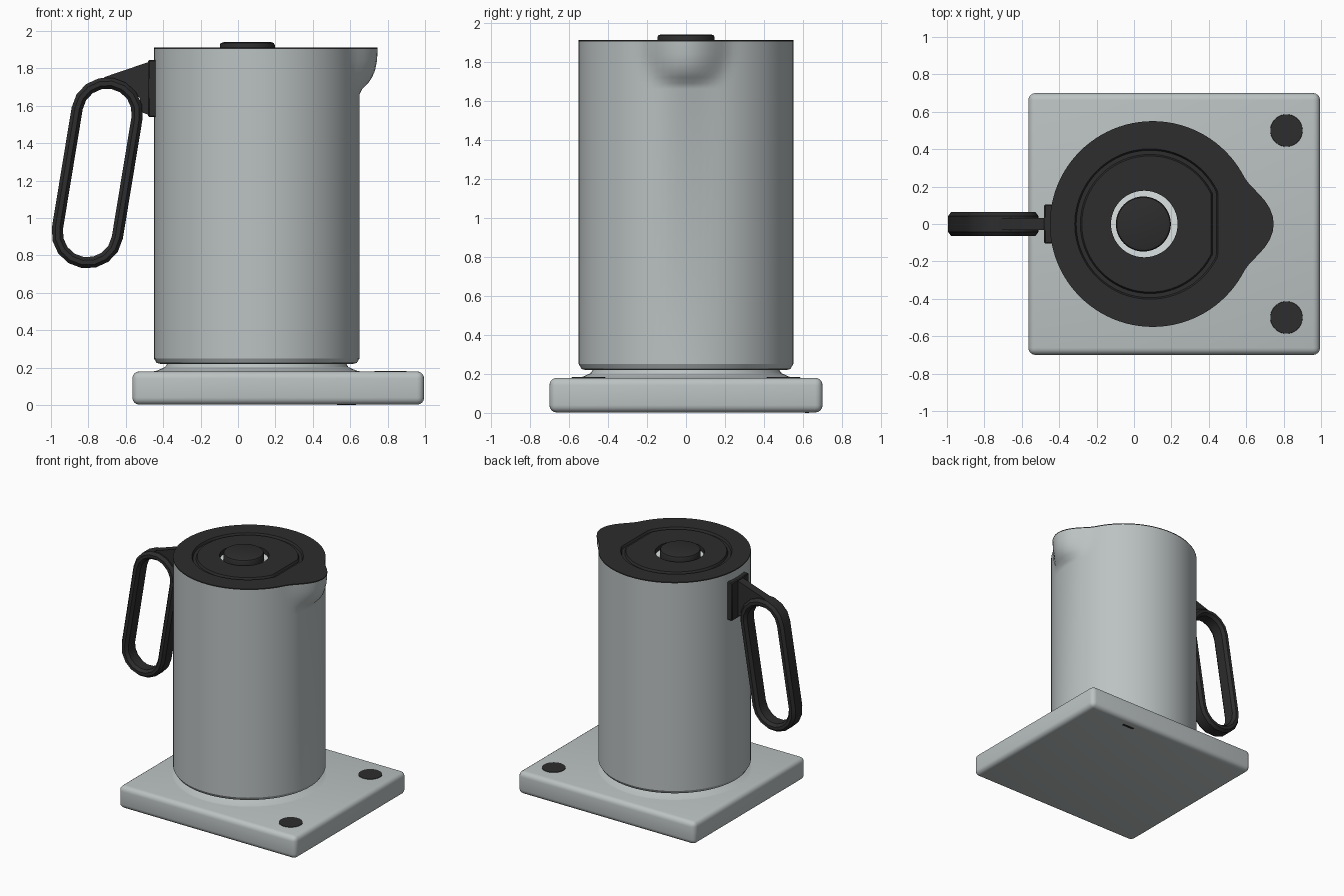
import bpy, bmesh, math
from mathutils import Vector

cube = bpy.data.objects.get("Cube")
if cube:
    bpy.data.objects.remove(cube)


def material(name, rgb):
    m = bpy.data.materials.new(name)
    m.use_nodes = True
    m.diffuse_color = (*rgb, 1)
    m.node_tree.nodes["Principled BSDF"].inputs["Base Color"].default_value = (*rgb, 1)
    return m


GREY = material("light grey", (0.50, 0.54, 0.54))
DARK = material("charcoal", (0.026, 0.026, 0.026))
PALE = material("pale grey", (0.72, 0.76, 0.76))
SEG = 96
CX = 0.1          # axis of the jug


def finish(name, bm, mats, smooth=30):
    bmesh.ops.recalc_face_normals(bm, faces=bm.faces)
    me = bpy.data.meshes.new(name)
    bm.to_mesh(me)
    bm.free()
    ob = bpy.data.objects.new(name, me)
    bpy.context.collection.objects.link(ob)
    for m in mats:
        me.materials.append(m)
    bpy.ops.object.select_all(action='DESELECT')
    ob.select_set(True)
    bpy.context.view_layer.objects.active = ob
    bpy.ops.object.shade_smooth_by_angle(angle=math.radians(smooth))
    return ob


def skin(name, rings, mats, start=False, end=False, loop=False, band_mats=None):
    """Join rings of points with quads; optionally cap or close the run."""
    bm = bmesh.new()
    vs = [[bm.verts.new(p) for p in r] for r in rings]
    n = len(vs[0])
    pairs = list(zip(vs, vs[1:])) + ([(vs[-1], vs[0])] if loop else [])
    for k, (a, b) in enumerate(pairs):
        for i in range(n):
            j = (i + 1) % n
            f = bm.faces.new((a[i], a[j], b[j], b[i]))
            f.material_index = (band_mats or {}).get(k, 0)
    if start:
        bm.faces.new(vs[0][::-1])
    if end:
        bm.faces.new(vs[-1])
    return finish(name, bm, mats)


def circle(r, z, x=CX, y=0, max_x=9):
    angles = [2 * math.pi * i / SEG for i in range(SEG)]
    return [(min(x + r * math.cos(a), max_x), y + r * math.sin(a), z) for a in angles]


def jug_ring(z, reach, half_angle, r=0.55):
    """Circle pulled out into a pouring lip towards +x."""
    pts = []
    for i in range(SEG):
        a = 2 * math.pi * i / SEG
        d = min(a, 2 * math.pi - a) / math.radians(half_angle)
        rr = r + reach * max(0, 1 - d * d) ** 2.3
        pts.append((CX + rr * math.cos(a), rr * math.sin(a), z))
    return pts


def box(name, lo, hi, mat, bevel=0.0, segments=2):
    bm = bmesh.new()
    bmesh.ops.create_cube(bm, size=1)
    for v in bm.verts:
        v.co = [(a + b) / 2 + c * (b - a) for a, b, c in zip(lo, hi, v.co)]
    if bevel:
        bmesh.ops.bevel(bm, geom=bm.edges[:], offset=bevel, segments=segments,
                        profile=0.5, affect='EDGES')
    return finish(name, bm, [mat], 40)


# Power base with raised seat, two buttons and a slot underneath
box("power_base", (-0.565, -0.70, 0.002), (0.995, 0.70, 0.18), GREY, 0.038, 4)
skin("base_seat", [circle(r, z) for r, z in
                   ((0.56, 0.178), (0.53, 0.185), (0.49, 0.203), (0.475, 0.225))],
     [GREY], end=True)
for side, y in (("left", 0.5), ("right", -0.5)):
    skin(f"base_button_{side}", [circle(0.088, 0.176, 0.815, y), circle(0.085, 0.183, 0.815, y)],
         [DARK], end=True)
box("underside_slot", (0.53, 0.61, 0), (0.63, 0.63, 0.006), DARK)

# Jug body with pouring lip
body = [circle(r, z) for r, z in ((0.515, 0.22), (0.535, 0.225), (0.55, 0.25))]
body += [jug_ring(z, reach, ang) for z, reach, ang in
         ((1.66, 0, 20), (1.69, 0.015, 21), (1.72, 0.045, 22), (1.75, 0.066, 23.5),
          (1.79, 0.083, 25), (1.84, 0.093, 27), (1.904, 0.097, 28))]
skin("jug_body", body, [GREY], start=True)

# Lid: rim, shallow groove flattened towards the lip, recessed pale ring
lid = [jug_ring(1.904, 0.097, 28), jug_ring(1.912, 0.097, 28)]
lid += [circle(r, z, 0.085, max_x=mx) for r, z, mx in
        ((0.402, 1.912, 0.45), (0.394, 1.895, 0.442),
         (0.372, 1.895, 0.42), (0.364, 1.912, 0.412))]
lid += [circle(0.178, 1.912, 0.055), circle(0.178, 1.875, 0.055), circle(0.14, 1.875, 0.05)]
skin("lid", lid, [DARK, PALE], end=True, band_mats={len(lid) - 2: 1})
skin("lid_button", [circle(r, z, 0.05) for r, z in
                    ((0.147, 1.87), (0.147, 1.925), (0.142, 1.935), (0.128, 1.94))],
     [DARK], end=True)

# Handle: slanted loop with a rounded rectangular section
low, high = Vector((-0.805, 0, 0.922)), Vector((-0.70, 0, 1.56))
axis = (high - low).normalized()
across = Vector((axis.z, 0, -axis.x))
section = [(u * 0.03, v * 0.065) for u, v in
           ((-1, -0.65), (-0.4, -1), (0.4, -1), (1, -0.65),
            (1, 0.65), (0.4, 1), (-0.4, 1), (-1, 0.65))]
rings = []
for centre, begin in ((high, 0), (low, math.pi)):
    for k in range(9):
        a = begin + math.pi * k / 8
        out = across * math.cos(a) + axis * math.sin(a)
        rings.append([centre + out * (0.162 + u) + Vector((0, v, 0)) for u, v in section])
skin("handle_loop", rings, [DARK], loop=True)

# Handle bracket and mounting plate
bm = bmesh.new()
outline = [(-0.74, 1.735), (-0.71, 1.755), (-0.475, 1.835), (-0.475, 1.55),
           (-0.525, 1.57), (-0.525, 1.64), (-0.58, 1.70), (-0.65, 1.735)]
face = bm.faces.new([bm.verts.new((x, -0.032, z)) for x, z in outline])
moved = bmesh.ops.extrude_face_region(bm, geom=[face])["geom"]
bmesh.ops.translate(bm, vec=(0, 0.064, 0),
                    verts=[g for g in moved if isinstance(g, bmesh.types.BMVert)])
finish("handle_bracket", bm, [DARK])
box("handle_mount", (-0.48, -0.105, 1.54), (-0.43, 0.105, 1.845), DARK, 0.006, 1)
